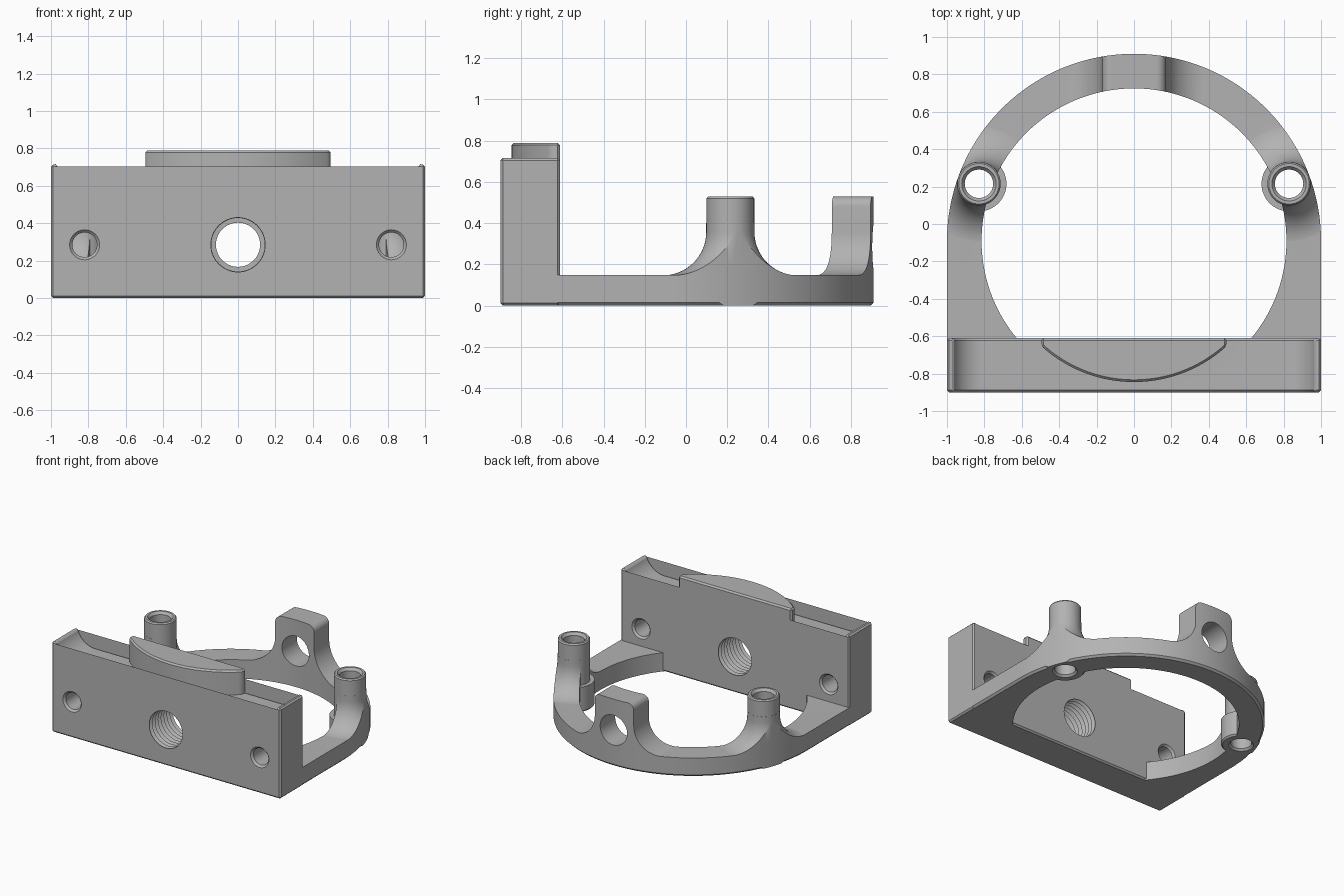
import bpy, bmesh
from math import cos, sin, pi, radians, sqrt
from mathutils import Matrix, Vector

if "Cube" in bpy.data.objects:
    bpy.data.objects.remove(bpy.data.objects["Cube"])

grey = bpy.data.materials.new("plain grey")
grey.use_nodes = True
colour = (0.45, 0.45, 0.45, 1)
grey.diffuse_color = colour
grey.node_tree.nodes["Principled BSDF"].inputs["Base Color"].default_value = colour


def finish(name, bm):
    bmesh.ops.recalc_face_normals(bm, faces=bm.faces)
    mesh = bpy.data.meshes.new(name)
    bm.to_mesh(mesh)
    bm.free()
    mesh.materials.append(grey)
    obj = bpy.data.objects.new(name, mesh)
    bpy.context.collection.objects.link(obj)
    return obj


def arc(cx, cy, r, start, end, n=16):
    angles = [radians(start + (end - start) * i / n) for i in range(n + 1)]
    return [(cx + r * cos(a), cy + r * sin(a)) for a in angles]


def mirrored(half):
    """Close a right-hand outline with its mirror image."""
    return half + [(-x, y) for x, y in reversed(half)]


def prism(name, outline, lo, hi, axis="z", bevel=0, only_bottom=False):
    bm = bmesh.new()
    place = (lambda u, v: (u, v, lo)) if axis == "z" else (lambda u, v: (u, lo, v))
    face = bm.faces.new([bm.verts.new(place(u, v)) for u, v in outline])
    ext = bmesh.ops.extrude_face_region(bm, geom=[face])
    verts = [g for g in ext["geom"] if isinstance(g, bmesh.types.BMVert)]
    shift = Vector((0, 0, hi - lo)) if axis == "z" else Vector((0, hi - lo, 0))
    bmesh.ops.translate(bm, verts=verts, vec=shift)
    bmesh.ops.recalc_face_normals(bm, faces=bm.faces)
    if bevel:
        edges = [e for e in bm.edges if e.calc_face_angle(0) > 0.6
                 and (not only_bottom or all(abs(v.co.z - lo) < 1e-5 for v in e.verts))]
        bmesh.ops.bevel(bm, geom=edges, offset=bevel, segments=1, affect="EDGES")
    return finish(name, bm)


def lathe(name, profile, loc, axis="z", steps=64):
    """Spin (radius, height) points around the axis, capping both ends."""
    bm = bmesh.new()
    rings = [[bm.verts.new((r * cos(2 * pi * i / steps), r * sin(2 * pi * i / steps), h))
              for i in range(steps)] for r, h in profile]
    for a, b in zip(rings, rings[1:]):
        for i in range(steps):
            j = (i + 1) % steps
            bm.faces.new((a[i], a[j], b[j], b[i]))
    bm.faces.new(rings[0])
    bm.faces.new(rings[-1])
    turn = Matrix.Rotation(-pi / 2, 4, "X") if axis == "y" else Matrix()
    bmesh.ops.transform(bm, matrix=Matrix.Translation(loc) @ turn, verts=bm.verts)
    return finish(name, bm)


def combine(target, other, operation):
    mod = target.modifiers.new("combine", "BOOLEAN")
    mod.operation = operation
    mod.solver = "EXACT"
    mod.object = other
    bpy.context.view_layer.objects.active = target
    bpy.ops.object.modifier_apply(modifier=mod.name)
    bpy.data.objects.remove(other)


CY = -0.09                # centre of the ring
POST = (0.829, 0.215)
HOLE_Z = 0.285
BLOCK_BACK = -0.61
SIDES = (-1, 1)
outer = mirrored([(1, -0.65)] + arc(0, CY, 1, 0, 89, 48))

# Low ring, with flared post feet and the back tab, trimmed to the ring wall
frame = prism("ring_frame", outer, 0, 0.7, bevel=0.015, only_bottom=True)
combine(frame, lathe("ring_opening", [(0.815, -0.1), (0.815, 0.8)], (0, CY, 0), steps=128),
        "DIFFERENCE")
shape = prism("ring_height", [(-1.2, -1), (1.2, -1), (1.2, 1.2), (-1.2, 1.2)], -0.1, 0.148)
flare = [(0.335, 0.05)] + arc(0.327, 0.357, 0.21, 270, 180) + [(0.117, 0.4)]
for s in SIDES:
    combine(shape, lathe("post_foot", flare, (s * POST[0], POST[1], 0)), "UNION")
tab_outline = mirrored([(0.4, 0.05)] + arc(0.38, 0.357, 0.21, 270, 180)
                       + arc(0.12, 0.48, 0.05, 0, 90, 8))
combine(shape, prism("back_tab", tab_outline, 0.5, 1.1, "y"), "UNION")
combine(frame, shape, "INTERSECT")

# Hollow posts with a wider sleeve at the foot
for s in SIDES:
    loc = (s * POST[0], POST[1], 0)
    sleeve = lathe("post_sleeve", [(0.135, 0), (0.147, 0.012), (0.147, 0.2)], loc)
    combine(sleeve, prism("sleeve_trim", outer, -0.1, 0.5), "INTERSECT")
    combine(frame, sleeve, "UNION")
    combine(frame, lathe("post", [(0.116, 0.02), (0.116, 0.52), (0.108, 0.53)], loc), "UNION")
    combine(frame, lathe("post_bore", [(0.1, -0.01), (0.076, 0.015), (0.076, 0.51),
                                       (0.1, 0.54)], loc), "DIFFERENCE")

# Front block with upswept ends
block_outline = mirrored([(1, 0), (1, 0.715), (0.972, 0.715)]
                         + arc(0.81, 0.765, 0.165, -18, -90))
block = prism("front_block", block_outline, -0.9, BLOCK_BACK, "y", bevel=0.012)

# Curved raised pad on top of the block
half_width, radius = 0.495, 0.735
sweep = 90 - 47.65
pad_outline = ([(half_width, BLOCK_BACK)] + arc(0, -0.11, radius, -90 + sweep, -90 - sweep, 40)
               + [(-half_width, BLOCK_BACK)])
combine(block, prism("raised_pad", pad_outline, 0.4, 0.79, bevel=0.012), "UNION")
combine(frame, block, "UNION")

# Threaded centre hole
turns = 9
start, length = -0.92, 0.33
thread = []
for i in range(turns):
    y = start + length * i / turns
    thread += [(0.166, y), (0.143, y + 0.5 * length / turns)]
thread.append((0.166, start + length))
combine(frame, lathe("thread_cut", thread, (0, 0, HOLE_Z), "y"), "DIFFERENCE")

# Side screw holes and the hole through the tab
for s in SIDES:
    hole = [(0.09, -0.91), (0.066, -0.885), (0.066, -0.625), (0.09, -0.6)]
    combine(frame, lathe("screw_cut", hole, (s * 0.82, 0, HOLE_Z), "y", 40), "DIFFERENCE")
combine(frame, lathe("tab_cut", [(0.118, 0.5), (0.118, 1.1)], (0, 0, HOLE_Z), "y"),
        "DIFFERENCE")

frame.name = "mounting_bracket"
bpy.ops.object.select_all(action="DESELECT")
frame.select_set(True)
bpy.context.view_layer.objects.active = frame
bpy.ops.object.shade_smooth_by_angle(angle=radians(25))
